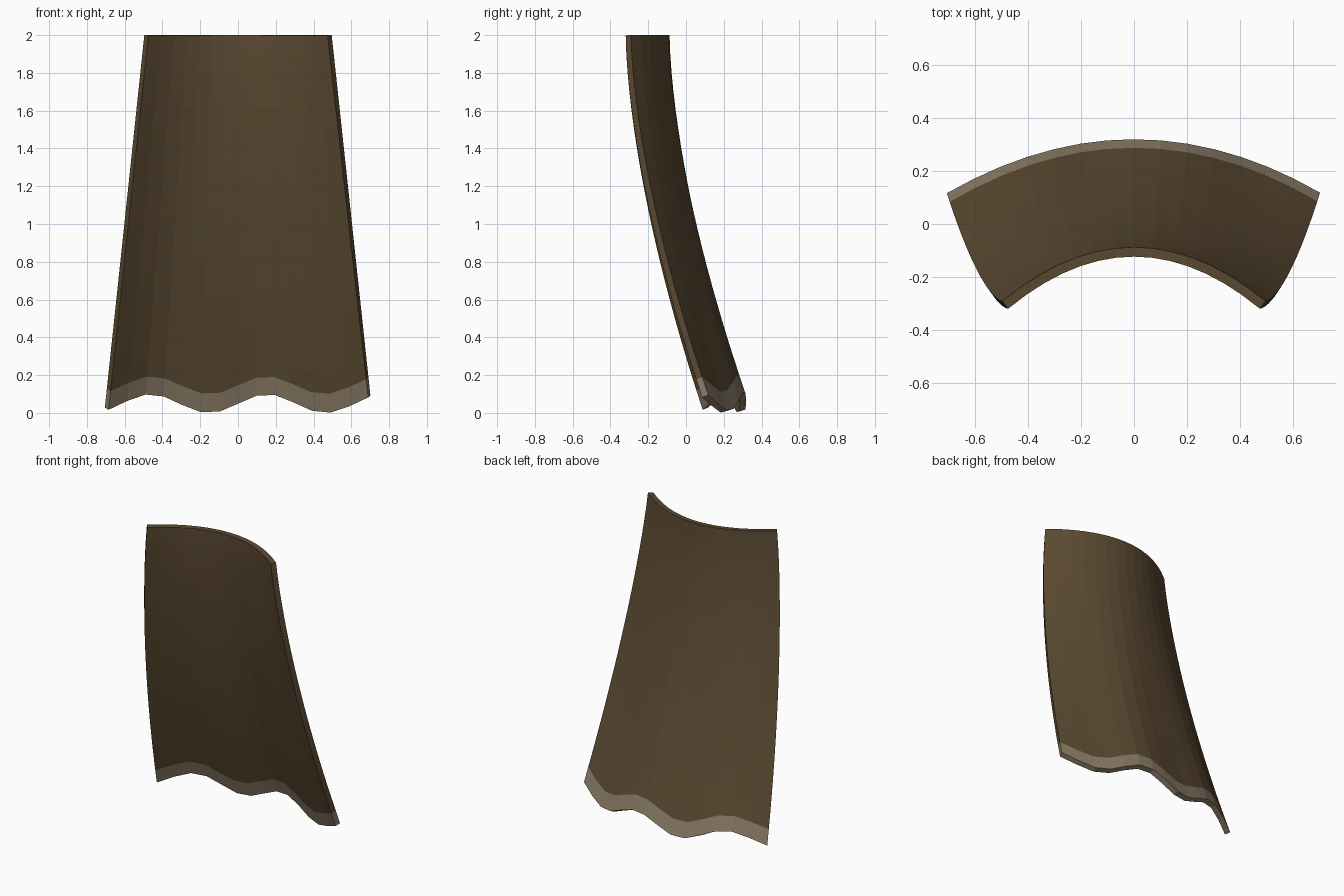
import bpy, bmesh, math

cube = bpy.data.objects.get("Cube")
if cube:
    bpy.data.objects.remove(cube, do_unlink=True)

COLUMNS, ROWS = 14, 20


def flat_material(name, rgb):
    mat = bpy.data.materials.new(name)
    mat.use_nodes = True
    mat.diffuse_color = (*rgb, 1)
    shader = mat.node_tree.nodes["Principled BSDF"]
    shader.inputs["Base Color"].default_value = (*rgb, 1)
    shader.inputs["Roughness"].default_value = 0.9
    return mat


def cape_point(u, t):
    """u runs -1..1 across the cloth, t runs 0..1 from shoulders to hem."""
    hem = 0.055 + 0.05 * math.sin(7 * u)
    x = u * (0.485 + 0.21 * t)
    y = -0.105 + 0.407 * t ** 1.6 - 0.2 * u * u
    return x, y, 2 + t * (hem - 2)


# Curved cloth sheet with a wavy hem; the last row is the trim
bm = bmesh.new()
grid = [[bm.verts.new(cape_point(2 * c / COLUMNS - 1, r / ROWS))
         for c in range(COLUMNS + 1)] for r in range(ROWS + 1)]
for r in range(ROWS):
    for c in range(COLUMNS):
        face = bm.faces.new((grid[r][c], grid[r + 1][c],
                             grid[r + 1][c + 1], grid[r][c + 1]))
        face.material_index = int(r == ROWS - 1)
bmesh.ops.recalc_face_normals(bm, faces=bm.faces)

mesh = bpy.data.meshes.new("cape")
bm.to_mesh(mesh)
bm.free()
mesh.materials.append(flat_material("brown cloth", (0.107, 0.069, 0.032)))
mesh.materials.append(flat_material("tan hem trim", (0.258, 0.205, 0.135)))

cape = bpy.data.objects.new("cape", mesh)
bpy.context.collection.objects.link(cape)

# Cloth thickness
thickness = cape.modifiers.new("thickness", "SOLIDIFY")
thickness.thickness = 0.036
thickness.offset = 0
